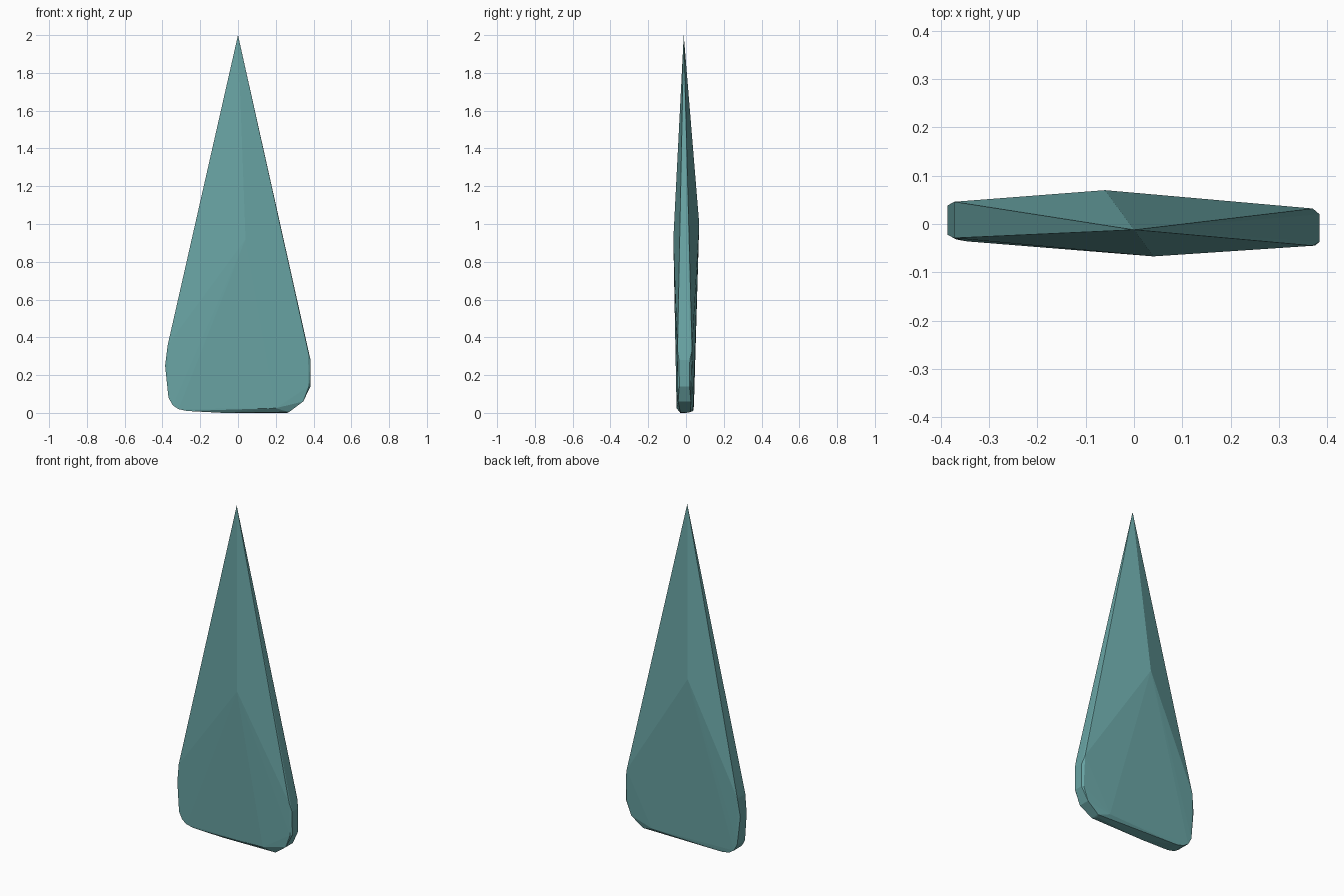
import bpy, bmesh

if "Cube" in bpy.data.objects:
    bpy.data.objects.remove(bpy.data.objects["Cube"])

# Faceted blade: the convex skin of a tip, two face ridges and a rounded base rim
tip = (0, -0.012, 2.0)
front_ridge = (0.04, -0.067, 0.92)
back_ridge = (-0.06, 0.07, 1.0)

# Rim corners: x, z, front y, back y
rim = [
    (-0.372, 0.36, -0.029, 0.046),
    (-0.386, 0.25, -0.022, 0.038),
    (-0.368, 0.08, -0.032, 0.042),
    (-0.345, 0.04, -0.036, 0.042),
    (-0.315, 0.02, -0.038, 0.040),
    (-0.27, 0.01, -0.038, 0.038),
    (0.27, 0.004, -0.030, 0.022),
    (0.20, 0.025, -0.050, 0.038),
    (0.345, 0.06, -0.042, 0.026),
    (0.375, 0.14, -0.044, 0.026),
    (0.384, 0.14, -0.035, 0.018),
    (0.384, 0.28, -0.037, 0.020),
    (0.370, 0.33, -0.045, 0.032),
]
points = [tip, front_ridge, back_ridge, (-0.08, -0.03, 0.0), (0.26, 0.0, 0.0)]
for x, z, front, back in rim:
    points += [(x, front, z), (x, back, z)]

bm = bmesh.new()
for p in points:
    bm.verts.new(p)
hull = bmesh.ops.convex_hull(bm, input=bm.verts[:])
loose = {g for g in hull["geom_interior"] + hull["geom_unused"]
         if isinstance(g, bmesh.types.BMVert)}
bmesh.ops.delete(bm, geom=list(loose), context="VERTS")
bmesh.ops.recalc_face_normals(bm, faces=bm.faces[:])

mesh = bpy.data.meshes.new("blade")
bm.to_mesh(mesh)
bm.free()
blade = bpy.data.objects.new("blade", mesh)
bpy.context.collection.objects.link(blade)

# Teal colour
teal = bpy.data.materials.new("teal")
teal.diffuse_color = (0.14, 0.37, 0.37, 1)
teal.use_nodes = True
teal.node_tree.nodes["Principled BSDF"].inputs["Base Color"].default_value = teal.diffuse_color
mesh.materials.append(teal)
